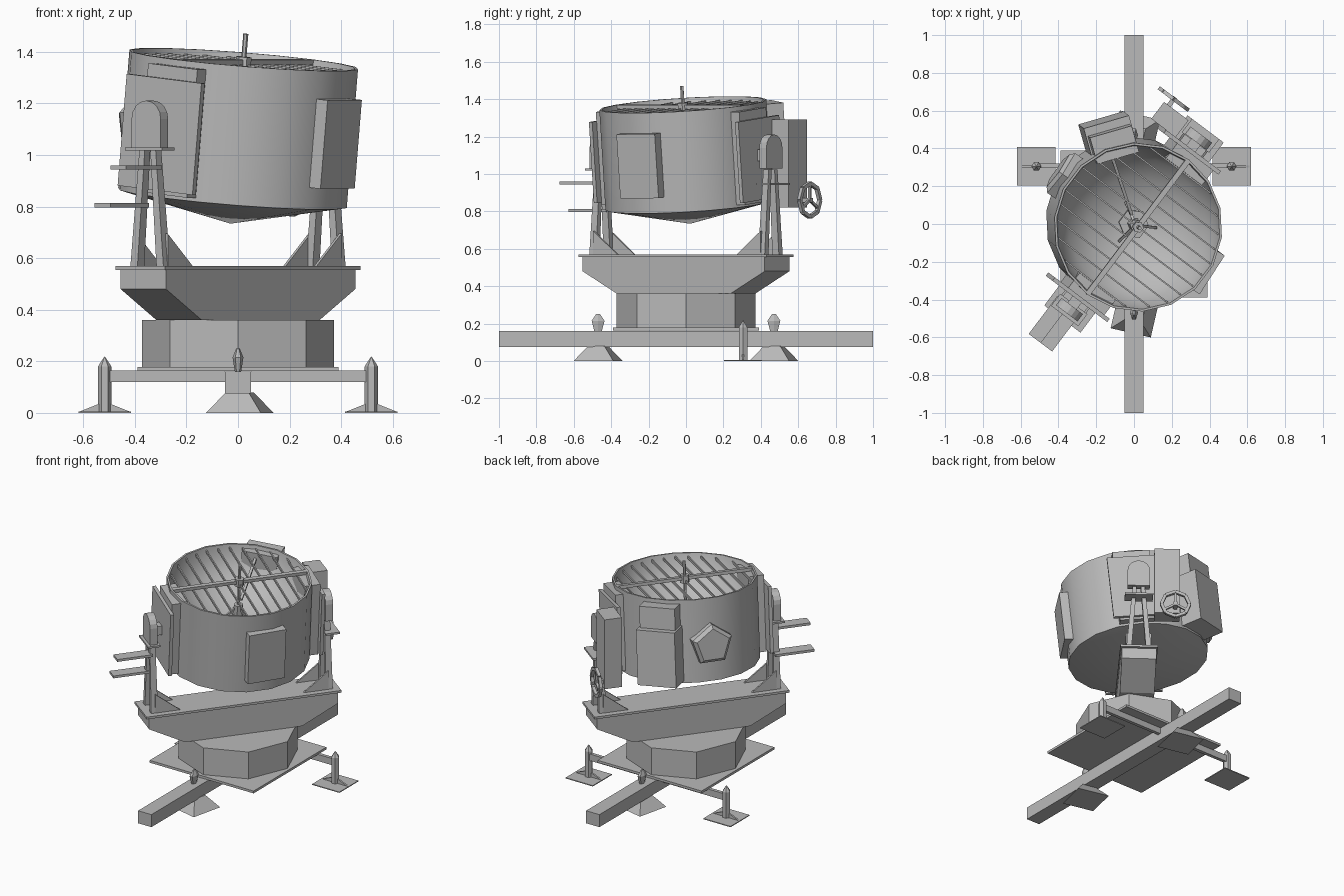
import bpy, bmesh, math
from mathutils import Matrix, Vector

if "Cube" in bpy.data.objects:
    bpy.data.objects.remove(bpy.data.objects["Cube"])

grey = bpy.data.materials.new("painted_grey")
grey.diffuse_color = (0.49, 0.49, 0.49, 1)
grey.use_nodes = True
grey.node_tree.nodes["Principled BSDF"].inputs["Base Color"].default_value = grey.diffuse_color


def T(x, y, z):
    return Matrix.Translation((x, y, z))


def R(deg, axis='Z'):
    return Matrix.Rotation(math.radians(deg), 4, axis)


WORLD = Matrix.Identity(4)
AZ = 53                               # heading of the yoke
YOKE = R(AZ)                          # x runs from arm to arm
DRUM = T(0, 0, 1.097) @ R(AZ) @ R(5.8, 'X')  # tilted lamp housing


def finish(name, bm, frame, smooth=False):
    bmesh.ops.recalc_face_normals(bm, faces=bm.faces)
    bm.transform(frame)
    me = bpy.data.meshes.new(name)
    bm.to_mesh(me)
    bm.free()
    me.materials.append(grey)
    if smooth:
        for p in me.polygons:
            p.use_smooth = True
        me.set_sharp_from_angle(angle=math.radians(35))
    ob = bpy.data.objects.new(name, me)
    bpy.context.collection.objects.link(ob)
    return ob


def solid(name, pts, frame=WORLD):
    """Convex solid around a few points."""
    bm = bmesh.new()
    for p in pts:
        bm.verts.new(p)
    bmesh.ops.convex_hull(bm, input=bm.verts)
    bmesh.ops.dissolve_limit(bm, angle_limit=0.01, verts=bm.verts, edges=bm.edges)
    return finish(name, bm, frame)


def rect(cx, cy, z, hx, hy):
    return [(cx + a * hx, cy + b * hy, z) for a in (-1, 1) for b in (-1, 1)]


def box(name, x0, x1, y0, y1, z0, z1, frame=WORLD):
    return solid(name, [(x, y, z) for x in (x0, x1) for y in (y0, y1) for z in (z0, z1)], frame)


def ring(n, r, z, start=0):
    return [(r * math.cos(start + i * math.tau / n), r * math.sin(start + i * math.tau / n), z)
            for i in range(n)]


def bar(name, a, b, w, frame=WORLD):
    """Square bar between two points."""
    a, b = Vector(a), Vector(b)
    d = b - a
    f = frame @ T(*a) @ d.to_track_quat('Z', 'Y').to_matrix().to_4x4()
    return solid(name, rect(0, 0, 0, w / 2, w / 2) + rect(0, 0, d.length, w / 2, w / 2), f)


def lathe(name, profile, n, frame):
    bm = bmesh.new()
    vs = [bm.verts.new((r, 0, z)) for r, z in profile]
    es = [bm.edges.new(p) for p in zip(vs, vs[1:])]
    bmesh.ops.spin(bm, geom=vs + es, cent=(0, 0, 0), axis=(0, 0, 1),
                   angle=math.tau, steps=n, use_merge=True)
    bmesh.ops.remove_doubles(bm, verts=bm.verts, dist=1e-4)
    return finish(name, bm, frame, True)


# --- Ground frame -----------------------------------------------------------
box("main_beam", -0.05, 0.05, -1, 1, 0.075, 0.16)
for s in (-1, 1):
    foot = T(0.007, 0.47 * s, 0) @ R(-13)
    solid("beam_foot", rect(0, 0, 0, 0.109, 0.109) + rect(0, 0, 0.08, 0.045, 0.045), foot)
    solid("beam_knob", ring(6, 0.02, 0.155) + ring(6, 0.036, 0.215) + ring(6, 0.012, 0.25),
          T(0, 0.47 * s, 0) @ Matrix.Diagonal((0.58, 1.1, 1, 1)))
    # side outriggers with flat pads and a thin triangular web
    box("outrigger", *sorted((0.05 * s, 0.51 * s)), 0.297, 0.32, 0.12, 0.165)
    post = T(0.517 * s, 0.305, 0)
    box("outrigger_pad", -0.102, 0.102, -0.102, 0.102, 0, 0.006, post)
    solid("pad_web", [(x, y, z) for y in (-0.006, 0.006)
                      for x, z in ((-0.1, 0.004), (0.1, 0.004), (0.02, 0.036), (-0.02, 0.036))], post)
    solid("outrigger_post", ring(6, 0.026, 0.004) + ring(6, 0.026, 0.18) + [(0, 0, 0.22)], post)

box("base_plate", -0.39, 0.39, -0.39, 0.39, 0.162, 0.178)
solid("turntable", ring(8, 0.372, 0.178) + ring(8, 0.372, 0.36))

# --- Yoke -------------------------------------------------------------------
solid("yoke_body", rect(0, 0, 0.36, 0.38, 0.11) + rect(0, 0, 0.48, 0.61, 0.11)
      + rect(0, 0, 0.557, 0.61, 0.11), YOKE)
box("yoke_plate", -0.63, 0.63, -0.12, 0.12, 0.555, 0.57, YOKE)
arch = [(0.071, 0), (-0.071, 0)] + [(0.071 * math.cos(a), 0.112 + 0.071 * math.sin(a))
                                    for a in [i * math.pi / 8 for i in range(9)]]
for s in (-1, 1):
    for v in (-1, 1):
        solid("arm_leg", rect(0.565 * s, 0.063 * v, 0.57, 0.022, 0.017)
              + rect(0.565 * s, 0.026 * v, 1.025, 0.018, 0.013), YOKE)
        solid("gusset", [(x * s, 0.075 * v + t, z) for t in (-0.006, 0.006)
                         for x, z in ((0.56, 0.57), (0.56, 0.695), (0.40, 0.57))], YOKE)
    solid("trunnion_bearing", [((0.568 + t) * s, y, 1.028 + z) for t in (-0.024, 0.024)
                               for y, z in arch], YOKE)
    bar("trunnion_pin", (0.42 * s, 0, 1.1), (0.56 * s, 0, 1.1), 0.06, YOKE)
box("bearing_shelf", -0.61, -0.53, -0.09, 0.09, 1.018, 1.03, YOKE)
box("arm_shelf", 0.54, 0.63, -0.09, 0.09, 0.94, 0.953, YOKE)
# two stepped planks on the operator side
box("lower_plank", -0.80, -0.55, 0.017, 0.095, 0.797, 0.813, YOKE)
box("upper_plank", -0.80, -0.57, -0.06, 0.017, 0.943, 0.959, YOKE)

# --- Lamp housing -------------------------------------------------------------
lathe("lamp_housing", [(0, -0.365), (0.448, -0.265), (0.448, 0.275), (0.436, 0.275),
                       (0.42, 0.2), (0.36, 0.1), (0.25, 0.02), (0.12, -0.03), (0, -0.045)],
      18, DRUM)
for i in range(-5, 6):
    u = i * 0.075
    h = math.sqrt(0.43 ** 2 - u * u)
    box("front_slat", u - 0.004, u + 0.004, -h, h, 0.24, 0.256, DRUM)
box("cross_bar", -0.435, 0.435, -0.014, 0.014, 0.254, 0.275, DRUM)
solid("centre_rod", ring(6, 0.01, -0.04) + ring(6, 0.01, 0.375), DRUM)
solid("rod_collar", ring(6, 0.03, 0.235) + ring(6, 0.03, 0.285), DRUM)
solid("lamp_base", ring(6, 0.08, -0.04) + ring(6, 0.08, -0.005), DRUM)
solid("lamp_burner", ring(6, 0.035, -0.01) + ring(6, 0.03, 0.1), DRUM)
for az in (110, 230, 350):
    bar("lamp_strut", (0.02, 0, 0.08), (0.12, 0, -0.02), 0.014, DRUM @ R(az - AZ))
bar("rim_strut", (0.06, 0, 0.1), (0.42, 0, 0.22), 0.016, DRUM @ R(110 - AZ))


# --- Boxes around the housing ---------------------------------------------------
def side_box(name, az, r0, r1, half, z0, z1):
    return box(name, r0, r1, -half, half, z0, z1, DRUM @ R(az - AZ))


for s in (-1, 1):
    box("trunnion_plate", *sorted((0.478 * s, 0.50 * s)), -0.18, 0.185, -0.235, 0.20, DRUM)
    box("trunnion_backing", *sorted((0.38 * s, 0.48 * s)), -0.14, 0.10, -0.25, 0.25, DRUM)
side_box("front_cover", -33, 0.40, 0.48, 0.122, -0.18, 0.165)
side_box("rear_box_lower", 106, 0.38, 0.57, 0.125, -0.25, 0.11)
side_box("rear_box_upper", 106, 0.38, 0.525, 0.115, 0.11, 0.25)
pent = DRUM @ R(145 - AZ) @ T(0, 0, -0.02) @ R(90, 'Y')
solid("pentagon_hatch", ring(5, 0.135, 0.38, math.pi) + ring(5, 0.135, 0.475, math.pi)
      + ring(5, 0.11, 0.495, math.pi), pent)
# upright control box beside the arm
box("control_box", 0.50, 0.612, 0.10, 0.262, 0.82, 1.29, YOKE)

# --- Handwheel ------------------------------------------------------------------
wheel = YOKE @ T(0.655, 0.23, 0.86) @ R(90, 'Y')
rim = ring(8, 0.09, 0)
for a, b in zip(rim, rim[1:] + rim[:1]):
    bar("wheel_rim", a, b, 0.02, wheel)
for p in ring(3, 0.09, 0, math.pi):
    bar("wheel_spoke", (0, 0, 0), p, 0.014, wheel)
bar("wheel_shaft", (0, 0, -0.1), (0, 0, 0.012), 0.025, wheel)
